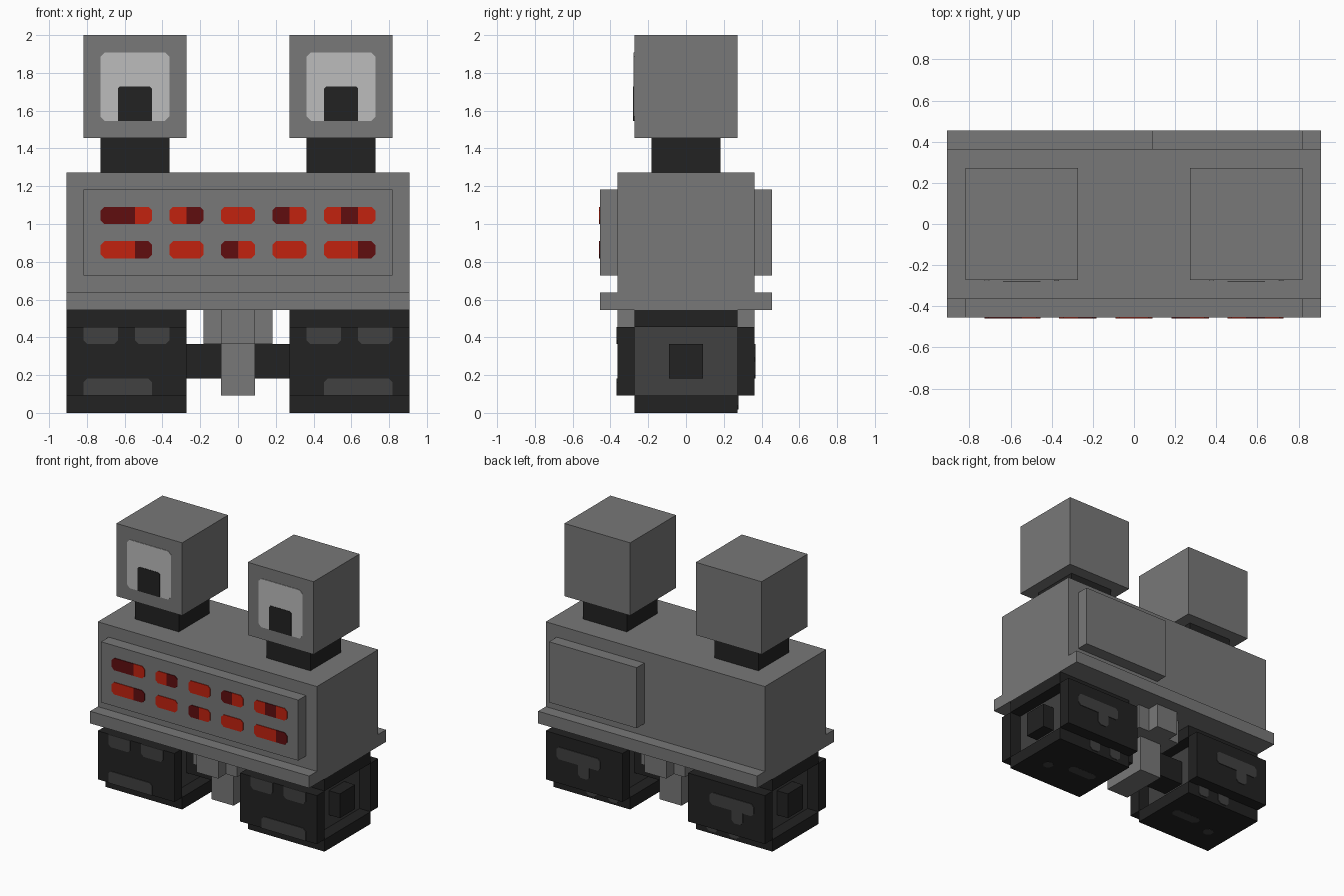
import bpy
import bmesh

cube = bpy.data.objects.get("Cube")
if cube:
    bpy.data.objects.remove(cube, do_unlink=True)

U = 1 / 11  # one grid block


def material(name, hex_code):
    rgb = [int(hex_code[i:i + 2], 16) / 255 for i in (0, 2, 4)]
    lin = [c / 12.92 if c <= 0.04045 else ((c + 0.055) / 1.055) ** 2.4 for c in rgb]
    m = bpy.data.materials.new(name)
    m.use_nodes = True
    m.diffuse_color = (*lin, 1)
    bsdf = m.node_tree.nodes["Principled BSDF"]
    bsdf.inputs["Base Color"].default_value = (*lin, 1)
    bsdf.inputs["Roughness"].default_value = 0.8
    return m


GREY = material("body_grey", "787878")
BLACK = material("rubber_black", "222222")
DARK = material("dark_grey", "414141")
LIGHT = material("eye_light_grey", "BCBCBC")
RED = material("bright_red", "C2220F")
MAROON = material("dark_red", "600D0F")


def finish(name, bm, mat):
    bmesh.ops.recalc_face_normals(bm, faces=bm.faces)
    me = bpy.data.meshes.new(name)
    bm.to_mesh(me)
    bm.free()
    me.materials.append(mat)
    ob = bpy.data.objects.new(name, me)
    bpy.context.collection.objects.link(ob)
    return ob


def box(name, x, y, z, mat):
    """Block from (min, max) pairs in grid units."""
    bm = bmesh.new()
    bmesh.ops.create_cube(bm, size=1)
    for v in bm.verts:
        v.co = [(a + b) / 2 * U + c * (b - a) * U for (a, b), c in zip((x, y, z), v.co)]
    return finish(name, bm, mat)


def plate(name, side, pos, u, v, mat, cut="", c=0.22, thick=0.005):
    """Thin plate on a front, back or bottom face; cut lists chamfered corners:
    1 low-low, 2 high-low, 3 high-high, 4 low-high."""
    (u0, u1), (v0, v1) = sorted(u), sorted(v)
    pts = []
    corners = (("1", u0, v0, 0, 1, 1, 0), ("2", u1, v0, -1, 0, 0, 1),
               ("3", u1, v1, 0, -1, -1, 0), ("4", u0, v1, 1, 0, 0, -1))
    for key, a, b, ax, ay, bx, by in corners:
        if key in cut:
            pts += [(a + ax * c, b + ay * c), (a + bx * c, b + by * c)]
        else:
            pts.append((a, b))
    place = {"front": lambda a, b, d: (a * U, pos * U - d, b * U),
             "back": lambda a, b, d: (a * U, pos * U + d, b * U),
             "bottom": lambda a, b, d: (a * U, b * U, pos * U - d)}[side]
    bm = bmesh.new()
    lo = [bm.verts.new(place(a, b, 0)) for a, b in pts]
    hi = [bm.verts.new(place(a, b, thick)) for a, b in pts]
    bm.faces.new(lo)
    bm.faces.new(hi)
    for i in range(len(pts)):
        j = (i + 1) % len(pts)
        bm.faces.new((lo[i], lo[j], hi[j], hi[i]))
    return finish(name, bm, mat)


# Torso with ledges and raised panels
box("torso", (-10, 10), (-4, 4), (6, 14), GREY)
box("front_ledge", (-10, 10), (-5, -4), (6, 7), GREY)
box("back_ledge", (-10, 10), (4, 5), (6, 7), GREY)
box("front_panel", (-9, 9), (-5, -4), (8, 13), GREY)
box("back_panel", (1, 9), (4, 5), (8, 13), GREY)

# Indicator lights: start, then one letter per block (R bright, D dark)
rows = {11: ((-8, "DDR"), (-4, "RD"), (-1, "RR"), (2, "DR"), (5, "RDR")),
        9: ((-8, "RRD"), (-4, "RR"), (-1, "DR"), (2, "RR"), (5, "RRD"))}
for z, lamps in rows.items():
    for x, code in lamps:
        for i, letter in enumerate(code):
            cut = ("14" if i == 0 else "") + ("23" if i == len(code) - 1 else "")
            plate("indicator_light", "front", -5, (x + i, x + i + 1), (z, z + 1),
                  RED if letter == "R" else MAROON, cut)

# Undercarriage bracket, post and axle
box("bracket_wide", (-2, 2), (-3, 3), (4, 6), GREY)
box("bracket_long", (-1, 1), (-4, 4), (4, 6), GREY)
box("centre_post", (-1, 1), (-2, 2), (1, 4), GREY)
box("axle", (-4, 4), (-1, 1), (2, 4), BLACK)

for s, side in ((1, "left"), (-1, "right")):
    def span(a, b):
        return tuple(sorted((s * a, s * b)))

    # Neck, head and eye
    box(side + "_neck", span(4, 8), (-2, 2), (14, 16), BLACK)
    box(side + "_head", span(3, 9), (-3, 3), (16, 22), GREY)
    plate(side + "_eye", "front", -3, span(4, 8), (17, 21), LIGHT, "1234", 0.25, 0.004)
    plate(side + "_pupil", "front", -3, span(5, 7), (17, 19), BLACK, "34", 0.12, 0.007)

    # Wheel: recessed core wrapped by four tread slabs, with a hub
    box(side + "_wheel_core", span(4, 9), (-3, 3), (1, 5), DARK)
    box(side + "_wheel_hub", span(9, 10), (-1, 1), (2, 4), BLACK)
    box(side + "_tread_front", span(3, 10), (-4, -3), (1, 5), BLACK)
    box(side + "_tread_back", span(3, 10), (3, 4), (1, 5), BLACK)
    box(side + "_tread_top", span(3, 10), (-3, 3), (5, 6), BLACK)
    box(side + "_tread_bottom", span(3, 10), (-3, 3), (0, 1), BLACK)

    # Worn patches on the tread
    patch = side + "_tread_patch"
    plate(patch, "front", -4, span(4, 6), (4, 5), DARK, "12")
    plate(patch, "front", -4, span(7, 9), (4, 5), DARK, "12")
    plate(patch, "front", -4, span(5, 9), (1, 2), DARK, "34")
    plate(patch, "back", 4, span(5, 9), (3, 4), DARK, "1234")
    drip = (6, 7) if s > 0 else (-8, -7)
    plate(patch, "back", 4, drip, (2, 3), DARK, "12")
    plate(patch, "back", 3, span(4, 5), (0.2, 1), DARK, "12")
    plate(patch, "back", 3, span(6, 7), (0.2, 1), DARK, "12")
    # Bottom marks sit flush with the ground plane
    plate(patch, "bottom", 0, span(4, 6.5), (-0.4, 0.4), DARK, "1234", 0.25, 0.001)
    plate(patch, "bottom", 0, span(7.7, 8.5), (-1.1, -0.3), DARK, "1234", 0.25, 0.001)
